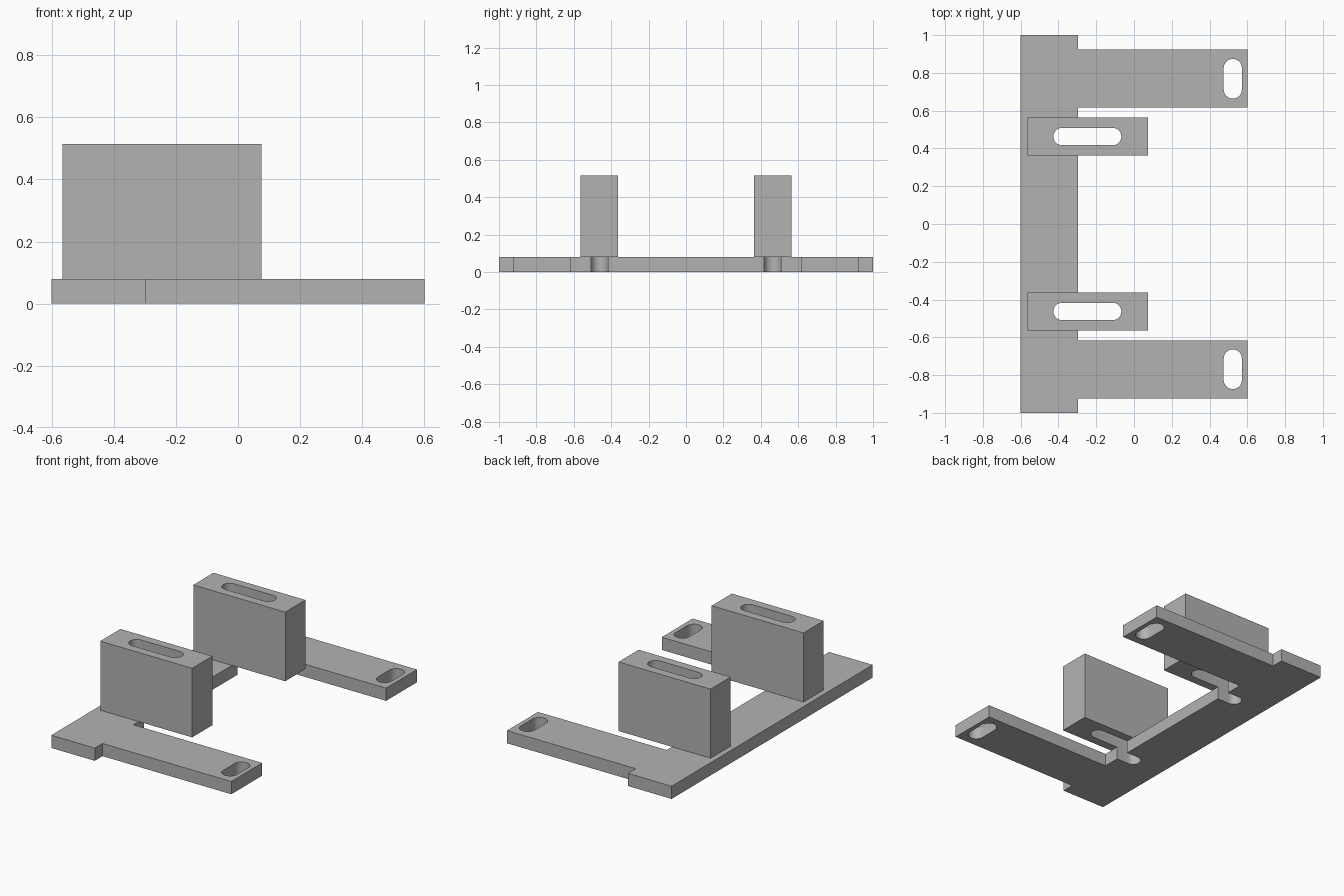
import bpy, bmesh, math

cube = bpy.data.objects.get("Cube")
if cube:
    bpy.data.objects.remove(cube, do_unlink=True)

grey = bpy.data.materials.new("plain grey")
grey.use_nodes = True
color = (0.45, 0.45, 0.45, 1)
grey.diffuse_color = color
grey.node_tree.nodes["Principled BSDF"].inputs["Base Color"].default_value = color

PLATE_TOP, BLOCK_TOP = 0.08, 0.515
BLOCK_Y, ARM_Y = 0.463, 0.769


def prism(name, outline, z0, z1):
    """Extrude a counter-clockwise xy outline from z0 to z1."""
    bm = bmesh.new()
    face = bm.faces.new([bm.verts.new((x, y, z0)) for x, y in outline])
    top = bmesh.ops.extrude_face_region(bm, geom=[face])["geom"]
    for v in top:
        if isinstance(v, bmesh.types.BMVert):
            v.co.z = z1
    bmesh.ops.recalc_face_normals(bm, faces=bm.faces)
    mesh = bpy.data.meshes.new(name)
    bm.to_mesh(mesh)
    bm.free()
    mesh.materials.append(grey)
    obj = bpy.data.objects.new(name, mesh)
    bpy.context.collection.objects.link(obj)
    return obj


def slot(cx, cy, half_x, half_y, steps=16):
    """Rounded slot outline, long along whichever half size is larger."""
    r = min(half_x, half_y)
    reach = max(half_x, half_y) - r
    pts = []
    for end in (1, -1):
        for i in range(steps + 1):
            a = math.pi * (i / steps - 0.5) + (0 if end > 0 else math.pi)
            u, v = end * reach + r * math.cos(a), r * math.sin(a)
            pts.append((cx + u, cy + v) if half_x > half_y else (cx - v, cy + u))
    return pts


def cut(obj, outlines):
    """Cut vertical slots right through an object."""
    for outline in outlines:
        cutter = prism("slot_cutter", outline, -0.1, 0.7)
        cutter.hide_render = True
        mod = obj.modifiers.new("slot", "BOOLEAN")
        mod.operation, mod.solver, mod.object = "DIFFERENCE", "EXACT", cutter
        bpy.context.view_layer.objects.active = obj
        bpy.ops.object.modifier_apply(modifier=mod.name)
        bpy.data.objects.remove(cutter, do_unlink=True)
    bpy.ops.object.select_all(action="DESELECT")
    obj.select_set(True)
    bpy.ops.object.shade_smooth_by_angle(angle=math.radians(30))


def block_slot(side):
    return slot(-0.247, side * BLOCK_Y, 0.18, 0.046)


# Base plate: a spine along the right edge with two arms
half = [(-0.297, 0.616), (0.6, 0.616), (0.6, 0.923), (-0.297, 0.923),
        (-0.297, 1), (-0.6, 1)]
plate = prism("base_plate", half + [(x, -y) for x, y in reversed(half)], 0, PLATE_TOP)
cut(plate, [o for s in (1, -1)
            for o in (block_slot(s), slot(0.523, s * ARM_Y, 0.048, 0.105))])

# Upright slotted blocks
for side, label in ((1, "back"), (-1, "front")):
    y0, y1 = side * BLOCK_Y - 0.1, side * BLOCK_Y + 0.1
    block = prism(label + "_block", [(-0.565, y0), (0.075, y0), (0.075, y1), (-0.565, y1)],
                  PLATE_TOP, BLOCK_TOP)
    cut(block, [block_slot(side)])
